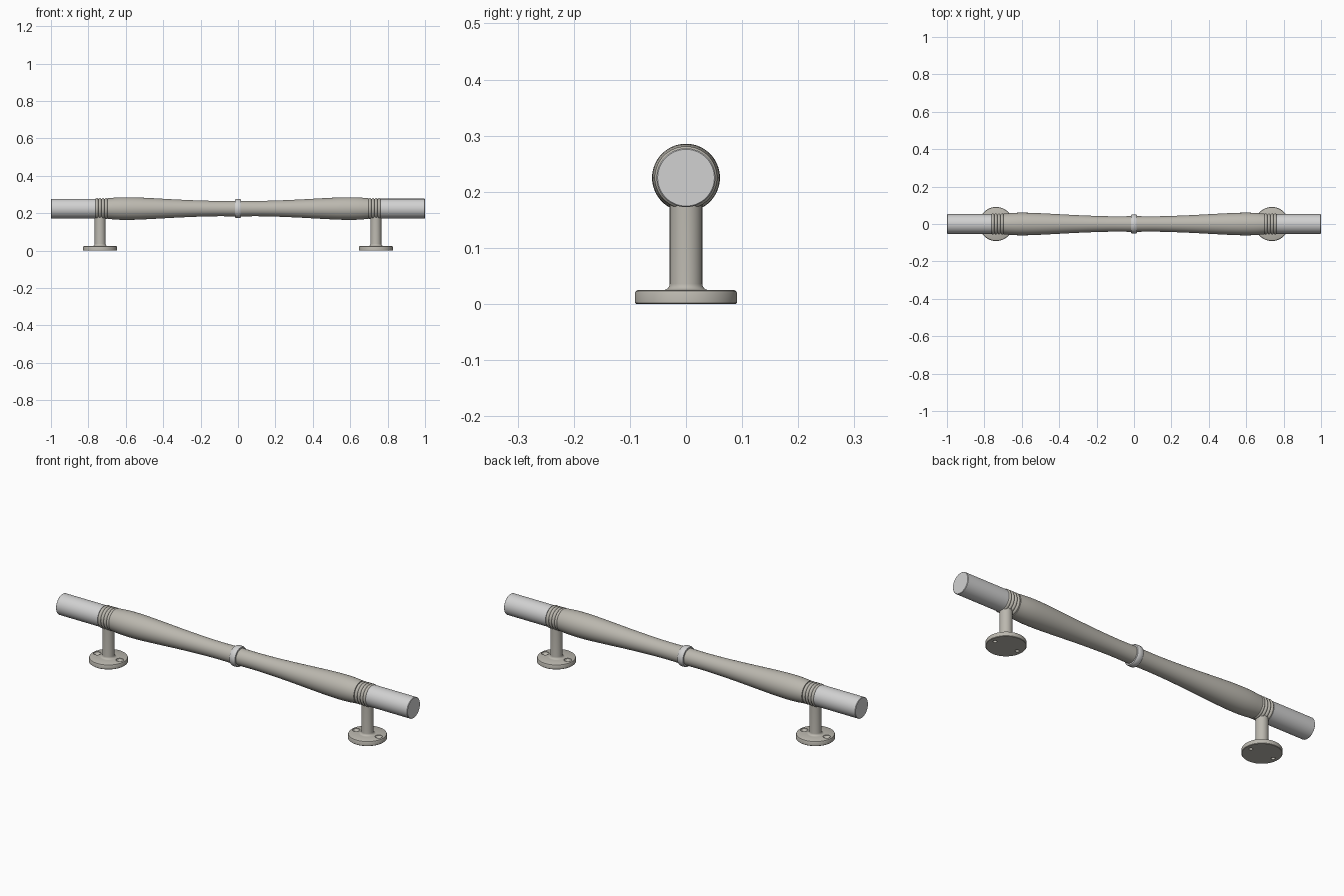
import bpy, bmesh, math
from mathutils import Matrix

AXIS_Z = 0.225
POST_X = 0.737
SEGMENTS = 64

if "Cube" in bpy.data.objects:
    bpy.data.objects.remove(bpy.data.objects["Cube"], do_unlink=True)


def make_material(name, color):
    mat = bpy.data.materials.new(name)
    mat.use_nodes = True
    mat.diffuse_color = (*color, 1)
    mat.node_tree.nodes["Principled BSDF"].inputs["Base Color"].default_value = (*color, 1)
    return mat


nickel = make_material("warm nickel", (0.50, 0.48, 0.43))
silver = make_material("pale silver", (0.64, 0.64, 0.64))


def lathe(name, profile, mat, location, along_x=0, smooth=True):
    """Revolve (radius, height) points about z; along_x = 1 or -1 lays the part on its side."""
    bm = bmesh.new()
    rings = []
    for r, h in profile:
        rings.append([bm.verts.new((r * math.cos(a), r * math.sin(a), h))
                      for a in (2 * math.pi * i / SEGMENTS for i in range(SEGMENTS))])
    for low, high in zip(rings, rings[1:]):
        for i in range(SEGMENTS):
            j = (i + 1) % SEGMENTS
            bm.faces.new((low[i], low[j], high[j], high[i]))
    bm.faces.new(rings[0][::-1])
    bm.faces.new(rings[-1])
    if along_x:
        bm.transform(Matrix.Rotation(along_x * math.pi / 2, 4, "Y"))
    bmesh.ops.recalc_face_normals(bm, faces=bm.faces)
    mesh = bpy.data.meshes.new(name)
    bm.to_mesh(mesh)
    bm.free()
    mesh.materials.append(mat)
    obj = bpy.data.objects.new(name, mesh)
    bpy.context.collection.objects.link(obj)
    obj.location = location
    if smooth:
        shade(obj)
    return obj


def shade(obj):
    bpy.ops.object.select_all(action="DESELECT")
    obj.select_set(True)
    bpy.context.view_layer.objects.active = obj
    bpy.ops.object.shade_smooth_by_angle(angle=math.radians(35))


def smooth_curve(points, steps=6):
    """Catmull-Rom interpolation through profile points."""
    pts = [points[0]] + points + [points[-1]]
    out = []
    for a, b, c, d in zip(pts, pts[1:], pts[2:], pts[3:]):
        for s in range(steps):
            t = s / steps
            out.append(tuple(0.5 * (2 * q + (r - p) * t + (2 * p - 5 * q + 4 * r - s4) * t ** 2
                                    + (3 * q - p - 3 * r + s4) * t ** 3)
                             for p, q, r, s4 in zip(a, b, c, d)))
    return out + [points[-1]]


# Swelling grip and ribbed collar outlines
grip = smooth_curve([(0.042, 0), (0.041, 0.1), (0.043, 0.2), (0.048, 0.32), (0.054, 0.43),
                     (0.059, 0.53), (0.0605, 0.6), (0.059, 0.65), (0.055, 0.697)])
ribs, rib_width, rib_start = 4, 0.0165, 0.697
collar = []
for k in range(ribs):
    for s in range(9):
        bulge = math.sin(math.pi * s / 8) ** 0.6 if 0 < s < 8 else 0
        collar.append((0.049 + 0.007 * bulge, rib_start + rib_width * (k + s / 8)))
collar = [p for i, p in enumerate(collar) if i == 0 or abs(p[1] - collar[i - 1][1]) > 1e-6]
rod_start = rib_start + ribs * rib_width

# Mounting flange flowing into its post
fillet = [(0.040 - 0.011 * math.sin(a), 0.036 - 0.011 * math.cos(a))
          for a in (math.pi / 2 * i / 6 for i in range(7))]
mount = [(0.089, 0), (0.091, 0.002), (0.091, 0.019), (0.089, 0.023), (0.085, 0.025)]
mount += fillet + [(0.029, AXIS_Z - 0.02)]

for side, label in ((1, "left"), (-1, "right")):
    centre = (0, 0, AXIS_Z)
    lathe(label + "_grip", grip, nickel, centre, side)
    lathe(label + "_ribbed_collar", collar, nickel, centre, side)
    lathe(label + "_end_rod", [(0.0525, rod_start), (0.0525, 0.998), (0.0505, 1)],
          silver, centre, side)

    # Countersunk screw holes either side of the post
    post = lathe(label + "_mount", mount, nickel, (side * POST_X, 0, 0), smooth=False)
    for offset in (-0.064, 0.064):
        cutter = lathe(label + "_screw_cutter",
                       [(0.009, -0.01), (0.009, 0.012), (0.018, 0.0225), (0.018, 0.04)],
                       nickel, (side * POST_X + offset, 0, 0), smooth=False)
        cut = post.modifiers.new("screw_hole", "BOOLEAN")
        cut.operation = "DIFFERENCE"
        cut.solver = "EXACT"
        cut.object = cutter
        bpy.context.view_layer.objects.active = post
        bpy.ops.object.modifier_apply(modifier=cut.name)
        bpy.data.objects.remove(cutter, do_unlink=True)
    shade(post)

# Central band
lathe("centre_band", [(0.042, -0.017), (0.048, -0.016), (0.0505, -0.012), (0.0515, 0),
                      (0.0505, 0.012), (0.048, 0.016), (0.042, 0.017)],
      silver, (0, 0, AXIS_Z), 1)
